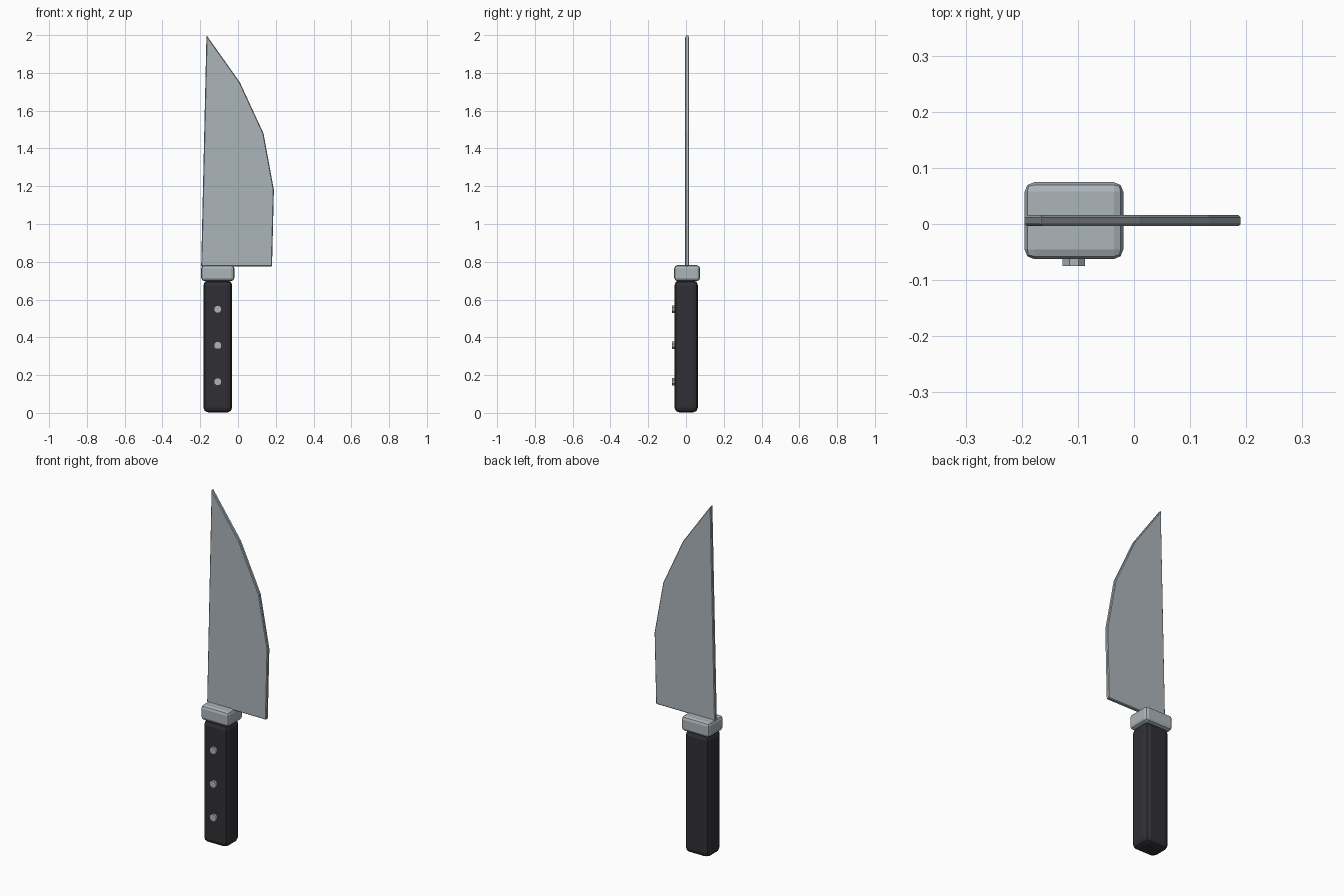
import bpy, bmesh
from math import pi, cos
from mathutils import Matrix

old = bpy.data.objects.get("Cube")
if old:
    bpy.data.objects.remove(old, do_unlink=True)


def material(name, rgb, rough):
    mat = bpy.data.materials.new(name)
    mat.use_nodes = True
    mat.diffuse_color = (*rgb, 1)
    shader = mat.node_tree.nodes["Principled BSDF"]
    shader.inputs["Base Color"].default_value = (*rgb, 1)
    shader.inputs["Roughness"].default_value = rough
    return mat


steel = material("steel grey", (0.41, 0.46, 0.49), 0.5)
black = material("handle black", (0.03, 0.03, 0.036), 0.6)
MID_Y = 0.006      # centre plane of blade, guard and handle
GRIP_X = -0.107    # centre line of the handle


def add_object(name, bm, mat, bevel=0, segments=1):
    bmesh.ops.recalc_face_normals(bm, faces=bm.faces)
    mesh = bpy.data.meshes.new(name)
    bm.to_mesh(mesh)
    bm.free()
    mesh.materials.append(mat)
    obj = bpy.data.objects.new(name, mesh)
    bpy.context.collection.objects.link(obj)
    if bevel:
        mod = obj.modifiers.new("Edge bevel", 'BEVEL')
        mod.width = bevel
        mod.segments = segments
        mod.limit_method = 'ANGLE'
        mod.angle_limit = pi / 4
    return obj


def box(name, size, center, mat, bevel, segments):
    bm = bmesh.new()
    place = Matrix.Translation(center) @ Matrix.Diagonal((*size, 1))
    bmesh.ops.create_cube(bm, size=1, matrix=place)
    return add_object(name, bm, mat, bevel, segments)


# Blade: straight spine and faceted cutting edge, extruded through its thickness
outline = [(-0.195, 0.775), (0.18, 0.775), (0.19, 1.18),
           (0.135, 1.48), (0.01, 1.75), (-0.167, 2.0)]
bm = bmesh.new()
face = bm.faces.new([bm.verts.new((x, MID_Y - 0.01, z)) for x, z in outline])
extruded = bmesh.ops.extrude_face_region(bm, geom=[face], use_keep_orig=True)
verts = [v for v in extruded["geom"] if isinstance(v, bmesh.types.BMVert)]
bmesh.ops.translate(bm, verts=verts, vec=(0, 0.02, 0))
add_object("blade", bm, steel, 0.004, 1)

# Guard and handle
box("guard", (0.176, 0.137, 0.084), (GRIP_X, MID_Y, 0.74), steel, 0.017, 2)
box("handle", (0.153, 0.125, 0.7), (GRIP_X, MID_Y - 0.005, 0.352), black, 0.027, 2)

# Rivets on the front of the handle
for number, z in enumerate((0.165, 0.357, 0.549), 1):
    bm = bmesh.new()
    radius = 0.02 / cos(pi / 8)
    place = (Matrix.Translation((GRIP_X, -0.063, z)) @ Matrix.Rotation(pi / 2, 4, 'X')
             @ Matrix.Rotation(pi / 8, 4, 'Z'))
    bmesh.ops.create_cone(bm, cap_ends=True, segments=8, radius1=radius,
                          radius2=radius, depth=0.024, matrix=place)
    add_object(f"rivet_{number}", bm, steel)
